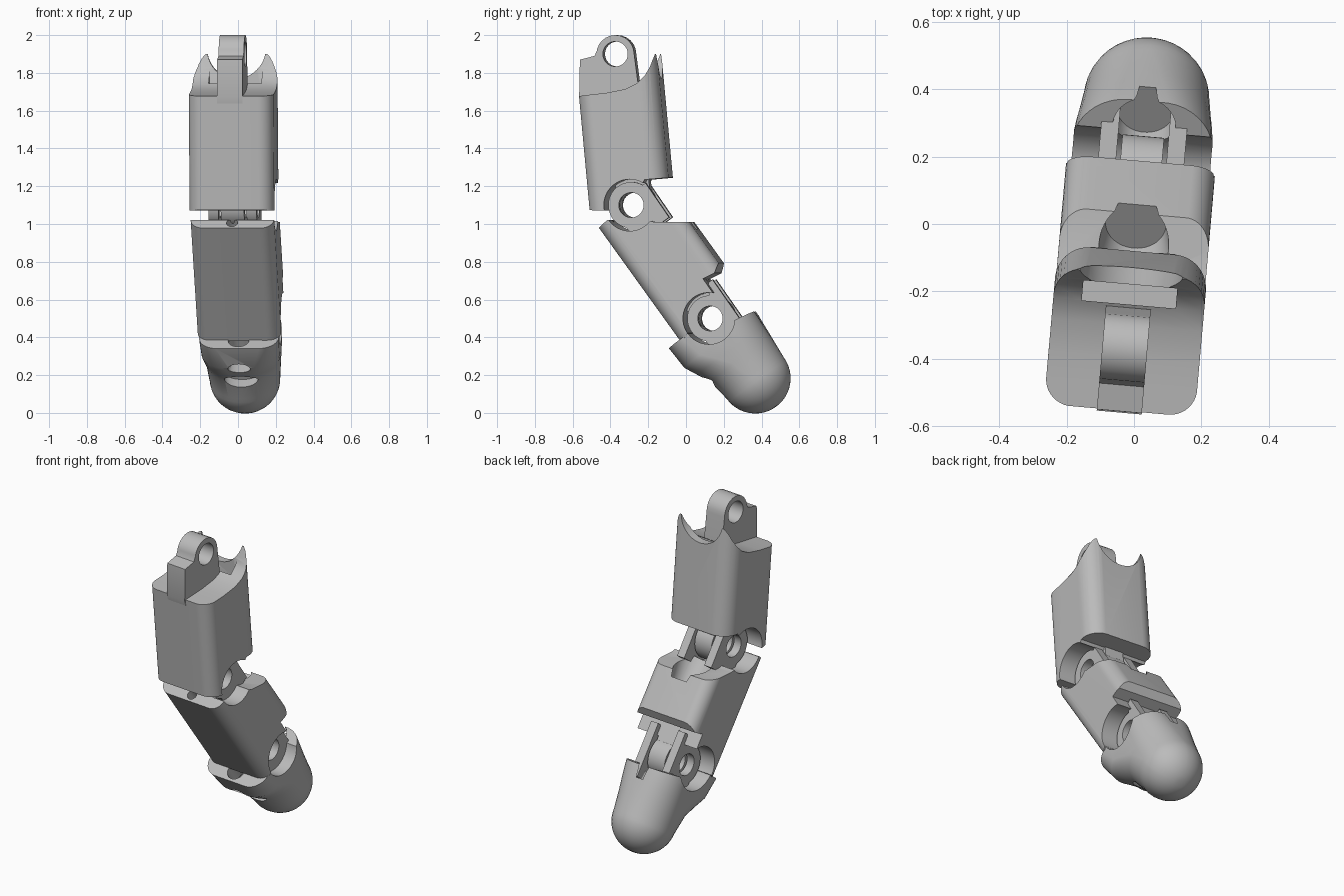
import bpy, bmesh
from math import sin, cos, pi, radians
from mathutils import Matrix, Vector

if "Cube" in bpy.data.objects:
    bpy.data.objects.remove(bpy.data.objects["Cube"], do_unlink=True)

grey = bpy.data.materials.new("plain grey")
grey.use_nodes = True
grey.diffuse_color = (0.5, 0.5, 0.5, 1)
grey.node_tree.nodes["Principled BSDF"].inputs["Base Color"].default_value = (0.5, 0.5, 0.5, 1)

YAW = Matrix.Translation((0.005, 0, 0)) @ Matrix.Rotation(radians(-5), 4, "Z")
parts = []


def loft(name, rings):
    """Closed solid through a list of equal-length rings of points."""
    bm = bmesh.new()
    loops = [[bm.verts.new(p) for p in ring] for ring in rings]
    count = len(loops[0])
    for a, b in zip(loops, loops[1:]):
        for i in range(count):
            j = (i + 1) % count
            bm.faces.new((a[i], a[j], b[j], b[i]))
    bm.faces.new(loops[0])
    bm.faces.new(loops[-1])
    bmesh.ops.recalc_face_normals(bm, faces=bm.faces)
    mesh = bpy.data.meshes.new(name)
    bm.to_mesh(mesh)
    bm.free()
    obj = bpy.data.objects.new(name, mesh)
    bpy.context.collection.objects.link(obj)
    return obj


def combine(obj, tool, operation="DIFFERENCE"):
    """Bake one boolean and discard its tool."""
    mod = obj.modifiers.new("join", "BOOLEAN")
    mod.operation, mod.object, mod.solver = operation, tool, "EXACT"
    bpy.context.view_layer.update()
    graph = bpy.context.evaluated_depsgraph_get()
    mesh = bpy.data.meshes.new_from_object(obj.evaluated_get(graph))
    obj.modifiers.clear()
    obj.data = mesh
    bpy.data.objects.remove(tool, do_unlink=True)
    return obj


def slab(name, outline, x0, x1):
    return loft(name, [[(x, y, z) for y, z in outline] for x in (x0, x1)])


def circle(centre, r, count=48):
    return [(centre[0] + r * cos(2 * pi * i / count), centre[1] + r * sin(2 * pi * i / count))
            for i in range(count)]


def pin(centre, r, x0, x1):
    return slab("cutter", circle(centre, r), x0, x1)


class Frame:
    """Finger section frame: t runs along the bone, n towards the back."""
    def __init__(self, origin, axis):
        self.o = Vector((0, *origin))
        self.a = Vector((0, *axis)).normalized()
        self.n = Vector((0, -self.a.z, self.a.y))

    def at(self, x, t, n):
        return self.o + Vector((x, 0, 0)) + self.a * t + self.n * n

    def side(self, outline):
        return [tuple(self.at(0, t, n).yz) for t, n in outline]

    def ring(self, t, section):
        return [self.at(x, t, n) for x, n in section]

    def bore(self, n, t0, t1, r0, r1):
        return loft("cutter", [[self.at(x, t, n + y) for x, y in circle((0, 0), r)]
                               for t, r in ((t0, r0), (t1, r1))])


def rounded(hw, n0, n1, rf, rb, steps=10):
    pts = []
    corners = ((hw - rb, n1 - rb, rb, 0), (rb - hw, n1 - rb, rb, 1),
               (rf - hw, n0 + rf, rf, 2), (hw - rf, n0 + rf, rf, 3))
    for cx, cn, r, quarter in corners:
        for i in range(steps):
            a = (quarter + i / (steps - 0.5)) * pi / 2
            pts.append((cx + r * cos(a), cn + r * sin(a)))
    return pts


def finish(obj, name):
    obj.name = name
    obj.data.transform(YAW)
    obj.data.materials.clear()
    obj.data.materials.append(grey)
    parts.append(obj)


top_hinge, upper_hinge, lower_hinge = (-0.37, 1.9), (-0.28, 1.1), (0.14, 0.5)
HOLE, CLEAR, KNUCKLE = 0.066, 0.137, 0.122
upper = Frame((-0.5, 1.08), (0.093, -0.996))
middle = Frame(upper_hinge, (0.585, -0.81))
tip = Frame(lower_hinge, (0.585, -0.81))

# Upper section: rounded prism trimmed by its side profile
body = loft("upper", [upper.ring(t, rounded(0.225, 0, 0.433, 0.08, 0.1)) for t in (-1, 0.2)])
profile = [(-0.7, 1.08), (-0.4, 1.07), (-0.28, 1.1), (-0.2, 1.235), (0.1, 1.26), (0.1, 1.95),
           (-0.15, 1.9), (-0.175, 1.83), (-0.2, 1.785), (-0.24, 1.745), (-0.3, 1.715),
           (-0.4, 1.695), (-0.7, 1.66)]
combine(body, slab("cutter", profile, -0.5, 0.5), "INTERSECT")
combine(body, pin(upper_hinge, CLEAR, -0.5, 0.5))
combine(body, loft("cutter", [[(x, y, z) for x, z in circle((0, 1.925), 0.155)] for y in (-0.3, 0.1)]))
pocket = [(-0.24, 1.68), (-0.18, 1.68), (-0.18, 2), (-0.24, 2)]
combine(body, slab("cutter", pocket, -0.14, 0.14))
finish(body, "upper_section")

# Top lug with its eye
lug = slab("lug", [(-0.54, 1.6), (-0.562, 1.67), (-0.558, 1.87), (-0.48, 1.89), (-0.467, 1.92)]
           + [(-0.37 + 0.1 * cos(a * pi / 12), 1.9 + 0.1 * sin(a * pi / 12)) for a in range(11, -1, -1)]
           + [(-0.25, 1.75), (-0.24, 1.6)], -0.067, 0.067)
combine(lug, pin(top_hinge, HOLE, -0.5, 0.5))
finish(lug, "top_lug")

# Middle section
body = loft("middle", [middle.ring(t, rounded(0.222, -0.208, 0.2, 0.07, 0.075)) for t in (-0.3, 1)])
profile = [(-0.47, 0.96), (-0.4, 1.02), (-0.28, 1.05), (-0.15, 1.01), (0.2, 1.01), (0.19, 0.8),
           (0.17, 0.74), (0.11, 0.71), (0.2, 0.58), (0.04, 0.44), (0.0, 0.38), (-0.2, 0.38), (-0.7, 0.9)]
combine(body, slab("cutter", profile, -0.5, 0.5), "INTERSECT")
for hinge in (upper_hinge, lower_hinge):
    combine(body, pin(hinge, CLEAR, -0.5, 0.5))
combine(body, middle.bore(0.13, 0.05, 0.3, 0.125, 0.09))
combine(body, middle.bore(-0.165, -0.1, 0.3, 0.03, 0.03))
finish(body, "middle_section")

# Fingertip: loft into a hemisphere
sections = [(0, 0.212, -0.272, 0.207, 0.1, 0.14), (0.13, 0.207, -0.268, 0.205, 0.13, 0.16),
            (0.2, 0.203, -0.235, 0.2, 0.16, 0.17), (0.27, 0.197, -0.203, 0.196, 0.18, 0.18)]
rings = [tip.ring(t, rounded(*rest)) for t, *rest in sections]
for i in range(12):
    a = i * pi / 24
    r = 0.187 * cos(a)
    rings.append(tip.ring(0.39 + 0.187 * sin(a), rounded(r, -r, r, r * 0.99, r * 0.99)))
body = loft("tip", rings)
combine(body, pin(lower_hinge, CLEAR, -0.5, 0.5))
combine(body, slab("cutter", tip.side([(-0.1, 0), (0.07, 0), (0.11, 0.25), (-0.1, 0.25)]), -0.5, 0.5))
combine(body, tip.bore(0.12, 0.03, 0.18, 0.1, 0.085))
combine(body, tip.bore(-0.2, -0.1, 0.16, 0.055, 0.055))
for t, w, h in ((0.14, 0.06, 0.035), (0.26, 0.09, 0.045)):
    combine(body, loft("cutter", [[tip.at(x * w, t + y * h, n) for x, y in circle((0, 0), 1)]
                                  for n in (-0.4, -0.13)]))
finish(body, "fingertip")


# Hinges: a centre knuckle between two ears
def knuckle(name, hinge, leg, x0, x1):
    obj = pin(hinge, KNUCKLE, x0, x1)
    combine(obj, slab("leg", leg, x0, x1), "UNION")
    combine(obj, pin(hinge, HOLE, -0.5, 0.5))
    finish(obj, name)


hinge_frame = Frame(upper_hinge, (0.093, -0.996))
centre_leg = [(-0.22, -0.08), (0.0, -0.08), (0.0, 0.1), (-0.22, 0.1)]
knuckle("upper_knuckle", upper_hinge, hinge_frame.side(centre_leg), -0.062, 0.062)
knuckle("lower_knuckle", lower_hinge, tip.side(centre_leg), -0.062, 0.062)
for label, frame, hinge, start in (("upper", middle, upper_hinge, -0.05), ("lower", tip, lower_hinge, -0.16)):
    ear = frame.side([(start, 0.105), (0.0, 0.0), (0.0, -0.09), (0.17, -0.09), (0.17, 0.125), (start, 0.13)])
    for side, sign in (("left", 1), ("right", -1)):
        knuckle(f"{label}_{side}_ear", hinge, ear, *sorted((sign * 0.075, sign * 0.128)))

# Smooth shading with crisp edges
bpy.ops.object.select_all(action="DESELECT")
for obj in parts:
    obj.select_set(True)
bpy.context.view_layer.objects.active = parts[0]
bpy.ops.object.shade_smooth_by_angle(angle=radians(30))
